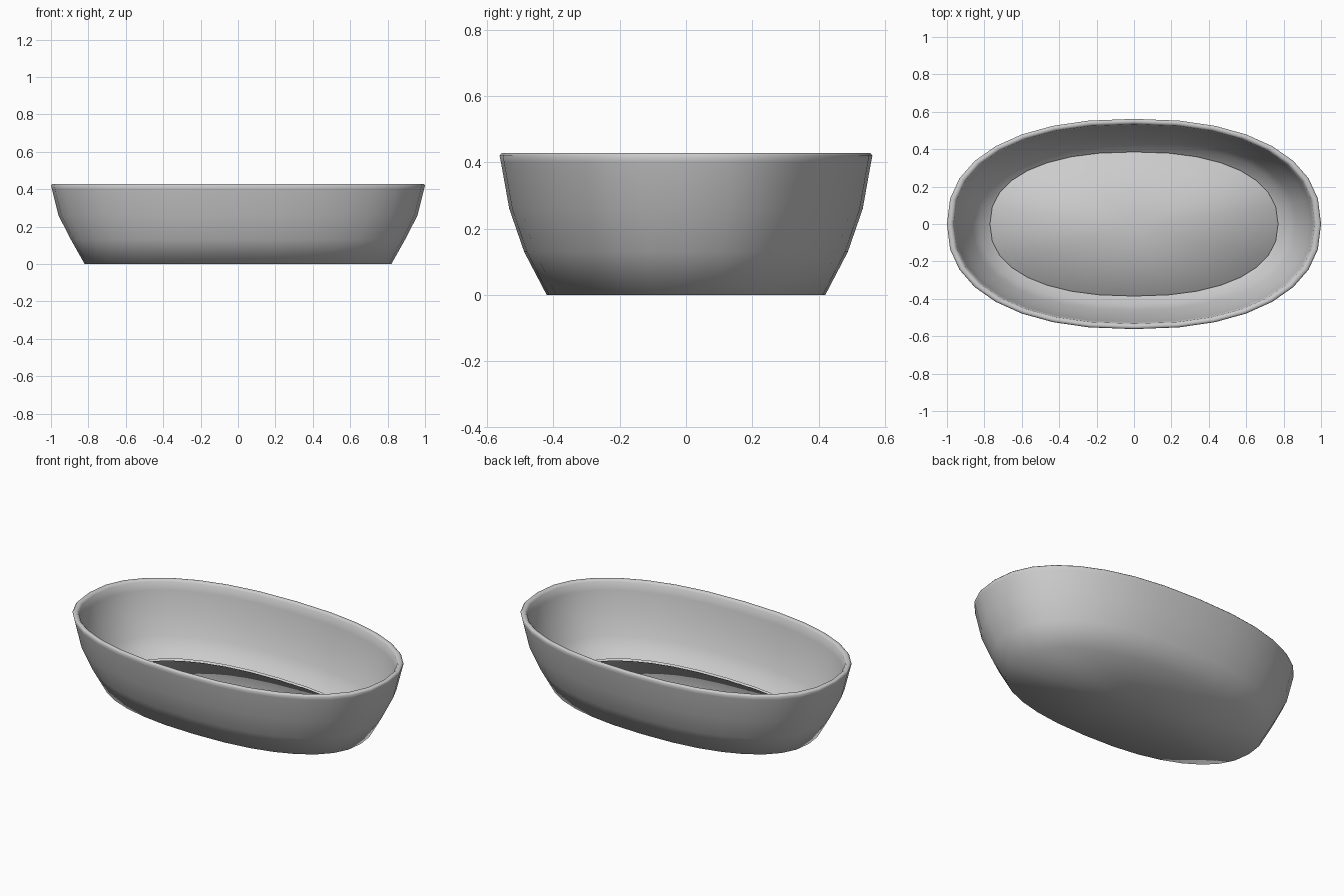
import bpy
import bmesh
from math import cos, sin, pi

SIDES = 32
POWER = 2 / 2.3  # slightly squared oval

cube = bpy.data.objects.get("Cube")
if cube:
    bpy.data.objects.remove(cube)

grey = bpy.data.materials.new("plain_grey")
grey.use_nodes = True
colour = (0.6, 0.6, 0.6, 1)
grey.diffuse_color = colour
grey.node_tree.nodes["Principled BSDF"].inputs["Base Color"].default_value = colour


def oval(bm, rx, ry, z):
    """Ring of vertices on a rounded oval."""
    ring = []
    for i in range(SIDES):
        c, s = cos(2 * pi * i / SIDES), sin(2 * pi * i / SIDES)
        x = rx * abs(c) ** POWER * (1 if c > 0 else -1)
        y = ry * abs(s) ** POWER * (1 if s > 0 else -1)
        ring.append(bm.verts.new((x, y, z)))
    return ring


def loft(name, profile, cap_first=False, cap_last=False):
    """Skin ovals given as (half length, half width, height)."""
    bm = bmesh.new()
    rings = [oval(bm, *p) for p in profile]
    for a, b in zip(rings, rings[1:]):
        for i in range(SIDES):
            j = (i + 1) % SIDES
            bm.faces.new((a[i], a[j], b[j], b[i]))
    for use, ring, flip in ((cap_first, rings[0], True), (cap_last, rings[-1], False)):
        if not use:
            continue
        hub = bm.verts.new((0, 0, ring[0].co.z))
        for i in range(SIDES):
            pair = (ring[i], ring[(i + 1) % SIDES])
            bm.faces.new((*(pair[::-1] if flip else pair), hub))
    for f in bm.faces:
        f.smooth = True
    mesh = bpy.data.meshes.new(name)
    bm.to_mesh(mesh)
    bm.free()
    mesh.materials.append(grey)
    obj = bpy.data.objects.new(name, mesh)
    bpy.context.collection.objects.link(obj)
    return obj


# Basin shell: base, outer wall, rounded rim, then down the inner wall
loft("basin_shell", [
    (0.82, 0.42, 0.0),
    (0.893, 0.488, 0.13),
    (0.96, 0.533, 0.26),
    (0.995, 0.558, 0.40),
    (1.0, 0.562, 0.42),
    (0.993, 0.556, 0.428),
    (0.975, 0.542, 0.428),
    (0.965, 0.533, 0.418),
    (0.955, 0.525, 0.37),
    (0.925, 0.503, 0.25),
    (0.865, 0.46, 0.13),
    (0.83, 0.43, 0.07),
    (0.77, 0.385, 0.03),
], cap_first=True)

# Thin floor slab tucked under the lower edge of the inner wall
loft("basin_floor", [
    (0.79, 0.40, 0.002),
    (0.785, 0.395, 0.014),
], cap_last=True)
